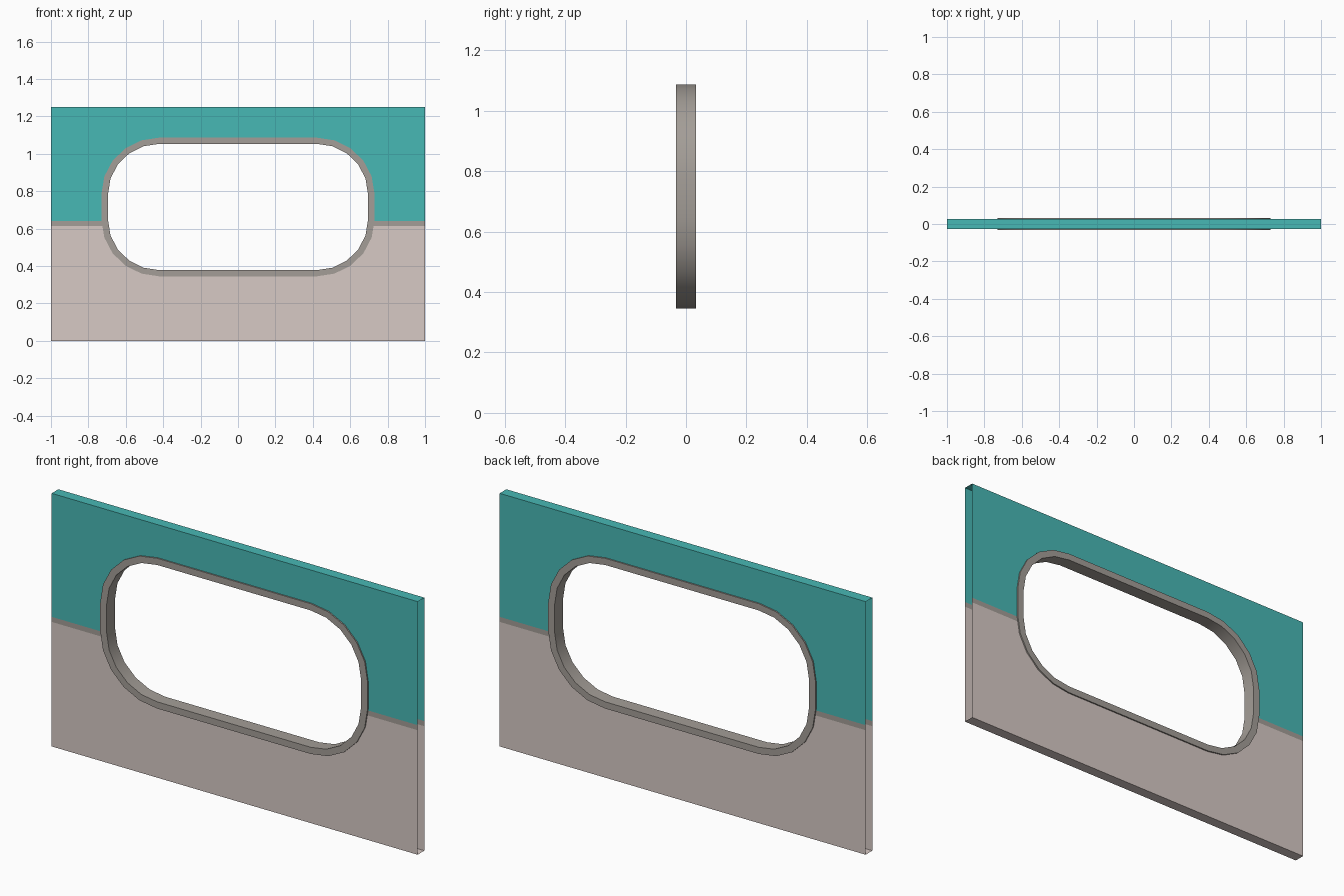
import bpy, bmesh, math

if "Cube" in bpy.data.objects:
    bpy.data.objects.remove(bpy.data.objects["Cube"])


def material(name, rgb):
    m = bpy.data.materials.new(name)
    m.diffuse_color = (*rgb, 1)
    m.use_nodes = True
    m.node_tree.nodes["Principled BSDF"].inputs["Base Color"].default_value = m.diffuse_color
    return m


teal = material("teal_paint", (0.064, 0.48, 0.46))
beige = material("warm_beige", (0.68, 0.585, 0.555))
grey = material("trim_grey", (0.37, 0.34, 0.31))

H = 1.25            # panel height
T = 0.026           # panel half thickness
FT = 0.0325         # frame half thickness
CX, CZ, FLAT = 0.42, 0.716, 0.07   # window corner centres
INNER, OUTER, SEG = (0.275, 0.268), (0.31, 0.301), 5   # corner radii x, z
LOW, HIGH = 0.615, 0.64            # stripe heights


def window_loop(r):
    """Rounded window outline, counter-clockwise seen from the front."""
    pts = []
    for q, (sx, sz) in enumerate([(1, 1), (-1, 1), (-1, -1), (1, -1)]):
        for i in range(SEG + 1):
            a = math.radians(90) * (q + i / SEG)
            pts.append((sx * CX + r[0] * math.cos(a),
                        CZ + sz * FLAT + r[1] * math.sin(a)))
    return pts


def half_width(z):
    """Half width of the outer outline just below the straight sides."""
    step = math.radians(90 / SEG)
    t = (CZ - FLAT - z) / (OUTER[1] * math.sin(step))
    return CX + OUTER[0] * (1 - t * (1 - math.cos(step)))


def make_object(name, bm, mats):
    bmesh.ops.remove_doubles(bm, verts=bm.verts, dist=1e-5)
    me = bpy.data.meshes.new(name)
    bm.to_mesh(me)
    bm.free()
    ob = bpy.data.objects.new(name, me)
    bpy.context.collection.objects.link(ob)
    for m in mats:
        me.materials.append(m)
    return ob


# Wall panel: front and back skins, top and bottom strips, open ends
loop = window_loop(OUTER)
loop = loop[-1:] + loop[:-1]       # start at the lower end of the right side
wl, wh = half_width(LOW), half_width(HIGH)
over = [p for p in loop if p[1] > HIGH][::-1]    # left to right over the window
under = [p for p in loop if p[1] < LOW][::-1]    # right to left under the window
regions = [
    ([(1, HIGH), (1, H), (-1, H), (-1, HIGH), (-wh, HIGH)] + over + [(wh, HIGH)], 0),
    ([(-1, LOW), (-1, 0), (1, 0), (1, LOW), (wl, LOW)] + under + [(-wl, LOW)], 1),
    ([(wl, LOW), (1, LOW), (1, HIGH), (wh, HIGH)], 2),
    ([(-1, LOW), (-wl, LOW), (-wh, HIGH), (-1, HIGH)], 2),
]
bm = bmesh.new()


def add_face(bm, coords, mat):
    f = bm.faces.new([bm.verts.new(c) for c in coords])
    f.material_index = mat


for poly, mat in regions:
    add_face(bm, [(x, -T, z) for x, z in poly], mat)
    add_face(bm, [(x, T, z) for x, z in reversed(poly)], mat)
add_face(bm, [(-1, -T, H), (1, -T, H), (1, T, H), (-1, T, H)], 0)
add_face(bm, [(-1, T, 0), (1, T, 0), (1, -T, 0), (-1, -T, 0)], 1)
bm.normal_update()
bmesh.ops.triangulate(bm, faces=[f for f in bm.faces if len(f.verts) > 4])
make_object("wall_panel", bm, [teal, beige, grey])

# Window frame: rectangular section swept around the opening
bm = bmesh.new()
outer, inner = window_loop(OUTER), window_loop(INNER)
rings = [[bm.verts.new((x, y, z)) for x, z in pts]
         for pts, y in [(outer, -FT), (outer, FT), (inner, FT), (inner, -FT)]]
n = len(outer)
for k in range(4):
    a, b = rings[k], rings[(k + 1) % 4]
    for i in range(n):
        j = (i + 1) % n
        bm.faces.new([a[i], a[j], b[j], b[i]])
bmesh.ops.recalc_face_normals(bm, faces=bm.faces)
frame = make_object("window_frame", bm, [grey])
bpy.context.view_layer.objects.active = frame
frame.select_set(True)
bpy.ops.object.shade_smooth_by_angle(angle=math.radians(30))
